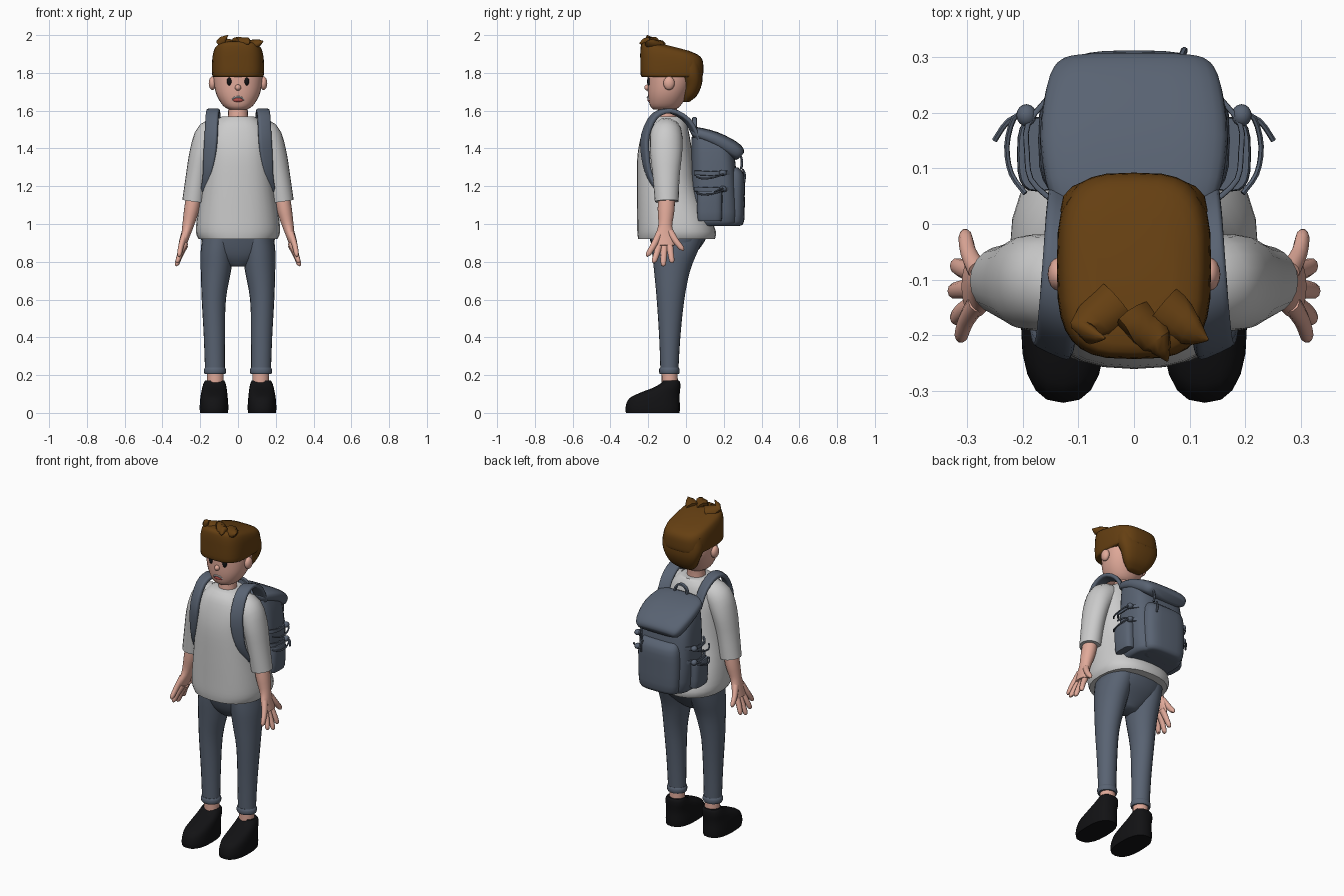
import bpy, bmesh, math
from mathutils import Vector


def material(name, rgb):
    m = bpy.data.materials.new(name)
    m.diffuse_color = (*rgb, 1)
    return m


SKIN = material("skin", (0.75, 0.40, 0.32))
HAIR = material("hair_brown", (0.13, 0.05, 0.006))
DENIM = material("slate_blue", (0.10, 0.125, 0.17))
BLACK = material("black", (0.006, 0.006, 0.007))
RED = material("mouth_red", (0.45, 0.08, 0.07))


def finish(name, bm, mat, mirror, angle=50):
    bmesh.ops.recalc_face_normals(bm, faces=bm.faces)
    me = bpy.data.meshes.new(name)
    bm.to_mesh(me)
    bm.free()
    ob = bpy.data.objects.new(name, me)
    bpy.context.collection.objects.link(ob)
    if mat:
        me.materials.append(mat)
    if mirror:
        ob.modifiers.new("mirror", 'MIRROR').use_mirror_merge = False
    bpy.ops.object.select_all(action='DESELECT')
    bpy.context.view_layer.objects.active = ob
    ob.select_set(True)
    bpy.ops.object.shade_smooth_by_angle(angle=math.radians(angle))
    return ob


def loft(name, sections, mat=None, mirror=False, hint=(1, 0, 0), power=2.0,
         flat=False, n=20, steps=3, warp=None):
    """Sweep a superellipse through (x, y, z, half_width, half_depth) sections."""
    pts = []
    last = len(sections) - 1
    for i in range(last):
        p0, p1 = sections[max(i - 1, 0)], sections[i]
        p2, p3 = sections[i + 1], sections[min(i + 2, last)]
        for s in range(steps):
            t = s / steps
            pts.append([0.5 * (2 * b + (c - a) * t + (2 * a - 5 * b + 4 * c - d) * t * t
                               + (3 * b - a - 3 * c + d) * t ** 3)
                        for a, b, c, d in zip(p0, p1, p2, p3)])
    pts.append(sections[-1])
    bm = bmesh.new()
    rings = []
    for i, (x, y, z, a, b) in enumerate(pts):
        q, r = pts[max(i - 1, 0)], pts[min(i + 1, len(pts) - 1)]
        tan = Vector((0, 0, 1)) if flat else (Vector(r[:3]) - Vector(q[:3])).normalized()
        u = Vector(hint)
        u = (u - tan * u.dot(tan)).normalized()
        v = tan.cross(u)
        ring = []
        for k in range(n):
            th = 2 * math.pi * k / n
            c, s = math.cos(th), math.sin(th)
            c = math.copysign(abs(c) ** (2 / power), c)
            s = math.copysign(abs(s) ** (2 / power), s)
            co = Vector((x, y, z)) + u * a * c + v * b * s
            ring.append(bm.verts.new(warp(co) if warp else co))
        rings.append(ring)
    for r0, r1 in zip(rings, rings[1:]):
        for k in range(n):
            bm.faces.new((r0[k], r0[(k + 1) % n], r1[(k + 1) % n], r1[k]))
    bm.faces.new(rings[0])
    bm.faces.new(rings[-1])
    return finish(name, bm, mat, mirror)


def ball(name, loc, size, mat, mirror=False):
    bm = bmesh.new()
    bmesh.ops.create_uvsphere(bm, u_segments=16, v_segments=10, radius=1)
    for v in bm.verts:
        v.co = Vector([l + c * s for l, c, s in zip(loc, v.co, size)])
    return finish(name, bm, mat, mirror)


def cord(name, path, r, mat=DENIM, mirror=False):
    return loft(name, [(*p, r, r) for p in path], mat, mirror, hint=(0.3, 0.2, 1), n=6)


# Shirt body and sleeves
loft("shirt_body", [(0, -.05, .92, .208, .203), (0, -.05, .96, .223, .208),
     (0, -.067, 1.05, .215, .192), (0, -.10, 1.2, .19, .16), (0, -.11, 1.35, .175, .148),
     (0, -.11, 1.45, .17, .132), (0, -.105, 1.53, .135, .11), (0, -.10, 1.57, .085, .08)],
     power=2.4, flat=True, n=28)
loft("sleeve", [(.08, -.105, 1.50, .065, .075), (.145, -.105, 1.47, .08, .085),
     (.19, -.105, 1.38, .066, .085), (.215, -.105, 1.26, .06, .072),
     (.235, -.102, 1.12, .06, .063)], mirror=True, hint=(1, 0, .3))

# Arms, palms and spread fingers
loft("arm", [(.228, -.102, 1.18, .04, .042), (.245, -.105, 1.08, .04, .045),
     (.265, -.11, .99, .03, .037), (.28, -.112, .93, .022, .055),
     (.292, -.112, .885, .018, .05)], SKIN, True)
for i, (y0, z0, y1, z1) in enumerate([(-.14, .95, -.20, .83), (-.14, .90, -.168, .795),
                                      (-.115, .89, -.12, .778), (-.088, .90, -.075, .795),
                                      (-.085, .96, -.022, .86)]):
    x1 = .323 - (z1 - .778) * .25
    loft("finger_%d" % i, [(.28, y0, z0, .018, .02), (.29 + (x1 - .29) * .5, (y0 + y1) / 2,
         (z0 + z1) / 2, .015, .017), (x1, y1, z1 + .01, .012, .014), (x1, y1, z1, .005, .006)],
         SKIN, True, n=10)

# Trousers with cuffs
loft("trouser_seat", [(0, -.07, .775, .05, .05), (0, -.065, .82, .13, .09),
     (0, -.05, .88, .188, .13), (0, -.038, .96, .195, .165)], DENIM, power=2.3, flat=True, n=28)
loft("trouser_leg", [(.122, -.088, .21, .052, .047), (.125, -.086, .4, .056, .056),
     (.128, -.082, .6, .064, .073), (.117, -.074, .75, .08, .095),
     (.11, -.06, .85, .088, .12), (.10, -.045, .93, .09, .14)], DENIM, True, flat=True)
loft("trouser_cuff", [(.122, -.088, .205, .054, .05), (.122, -.088, .215, .058, .054),
     (.122, -.088, .23, .058, .054), (.122, -.088, .24, .053, .05)], DENIM, True, flat=True)

# Ankles and shoes
loft("ankle", [(.12, -.085, .12, .045, .043), (.12, -.087, .23, .044, .042)], SKIN, True, flat=True)
loft("shoe", [(.127, -.176, 0, .074, .142), (.127, -.176, .03, .076, .144),
     (.127, -.168, .075, .073, .134), (.126, -.14, .105, .069, .107),
     (.125, -.10, .135, .064, .07), (.124, -.08, .16, .057, .049),
     (.124, -.08, .172, .05, .043)], BLACK, True, flat=True, power=2.5)

# Neck, head and face
loft("neck", [(0, -.10, 1.52, .06, .055), (0, -.10, 1.58, .052, .05), (0, -.09, 1.68, .052, .05)], SKIN)
loft("head", [(0, -.115, 1.605, .045, .055), (0, -.11, 1.625, .078, .08), (0, -.098, 1.68, .112, .103),
     (0, -.085, 1.75, .129, .118), (0, -.08, 1.83, .13, .12), (0, -.08, 1.9, .10, .10)],
     SKIN, flat=True, power=2.2, n=28)
ball("ear", (.135, -.09, 1.745), (.02, .03, .036), SKIN, True)
ball("nose", (0, -.203, 1.722), (.016, .018, .016), SKIN)
ball("eye", (.046, -.193, 1.755), (.013, .014, .022), BLACK, True)
ball("mouth", (0, -.195, 1.657), (.03, .009, .011), RED)
cord("upper_lip", [(-.036, -.183, 1.65), (-.02, -.201, 1.668), (0, -.203, 1.672),
                   (.02, -.201, 1.668), (.036, -.183, 1.65)], .005, None)

# Hair: cap sloping to the back, nape and front tufts
def slope_back(co):
    co.z -= .25 * (co.y + .2) * max(0, (co.z - 1.79) / .18)
    return co


loft("hair_cap", [(0, -.075, 1.778, .128, .155), (0, -.075, 1.79, .137, .165),
     (0, -.075, 1.86, .138, .167), (0, -.077, 1.92, .132, .164), (0, -.082, 1.955, .115, .148),
     (0, -.085, 1.972, .07, .10)], HAIR, flat=True, power=3.2, n=32, warp=slope_back)
loft("hair_nape", [(0, .002, 1.645, .045, .014), (0, .022, 1.68, .085, .036),
     (0, .036, 1.74, .115, .048), (0, .025, 1.80, .132, .062), (0, .01, 1.87, .125, .07)],
     HAIR, flat=True, power=2.6)
for i, (a, b, tip) in enumerate([
        ((-.03, -.14, 1.945), (-.085, -.19, 1.965), (-.052, -.205, 2.0)),
        ((.0, -.16, 1.95), (.04, -.21, 1.965), (.06, -.246, 1.955)),
        ((.05, -.15, 1.945), (.10, -.19, 1.955), (.133, -.208, 1.968))]):
    loft("hair_tuft_%d" % i, [(*a, .045, .03), (*b, .032, .022), (*tip, .002, .002)],
         HAIR, hint=(.5, -.5, .1), n=10)

# Backpack body, lid, front pocket and side pockets
loft("pack_body", [(0, .15, .99, .125, .10), (0, .155, 1.015, .16, .125),
     (0, .15, 1.2, .172, .122), (0, .14, 1.38, .165, .112), (0, .115, 1.46, .15, .085)],
     DENIM, power=3.4, flat=True, n=32)
loft("pack_lid", [(0, .028, 1.48, .115, .025), (0, .05, 1.482, .15, .032),
     (0, .15, 1.45, .168, .04), (0, .24, 1.40, .158, .045), (0, .28, 1.37, .14, .038),
     (0, .292, 1.36, .12, .02)], DENIM, power=3.2, n=28)
loft("front_pocket", [(0, .235, .99, .105, .05), (0, .24, 1.015, .13, .068),
     (0, .24, 1.15, .137, .071), (0, .238, 1.26, .13, .07), (0, .225, 1.30, .11, .05)],
     DENIM, power=3.2, flat=True, n=28)
loft("side_pocket", [(.165, .125, 1.015, .025, .055), (.17, .125, 1.03, .034, .065),
     (.172, .125, 1.15, .038, .067), (.17, .125, 1.175, .036, .065)], DENIM, True,
     power=3, flat=True)

# Shoulder straps and carry handle
loft("shoulder_strap", [(.12, .06, 1.45, .034, .01), (.125, .01, 1.545, .034, .012),
     (.13, -.08, 1.598, .035, .013), (.137, -.165, 1.572, .035, .014),
     (.142, -.215, 1.47, .036, .014), (.15, -.215, 1.36, .034, .014),
     (.165, -.19, 1.25, .022, .012), (.188, -.12, 1.15, .012, .014),
     (.19, 0, 1.07, .007, .014), (.16, .06, 1.04, .007, .014)],
     DENIM, True, hint=(1, .45, 0), power=4, n=16)
loft("carry_handle", [(-.045, .045, 1.49, .012, .006), (-.035, .045, 1.54, .012, .006),
     (0, .045, 1.56, .012, .006), (.035, .045, 1.54, .012, .006), (.045, .045, 1.49, .012, .006)],
     DENIM, hint=(0, 1, 0), power=4, n=8)

# Compression straps, buckles and loose cords on the sides
for i, z in enumerate((1.27, 1.185)):
    loft("side_strap_%d" % i, [(.15, .045, z, .012, .005), (.185, .08, z, .012, .005),
         (.192, .13, z - .003, .012, .005), (.19, .18, z, .012, .005), (.15, .23, z, .012, .005)],
         DENIM, True, hint=(0, 0, 1), power=4, n=8)
    ball("side_buckle_%d" % i, (.193, .195, z), (.018, .02, .017), DENIM, True)
    cord("loose_cord_%d" % i, [(.19, .20, z), (.215, .19, z - .01), (.228, .14, z - .025),
         (.22, .09, z - .03), (.195, .055, z - .02)], .005, DENIM, True)
cord("cord_tail", [(.19, .20, 1.19), (.225, .185, 1.185), (.25, .15, 1.17)], .005, DENIM, True)

# Lid buckle and zip pull
cord("lid_strap", [(.10, .285, 1.37), (.10, .296, 1.335), (.10, .292, 1.29)], .007)
cord("zip_pull", [(.085, .30, 1.29), (.09, .312, 1.26), (.09, .308, 1.22)], .006)
